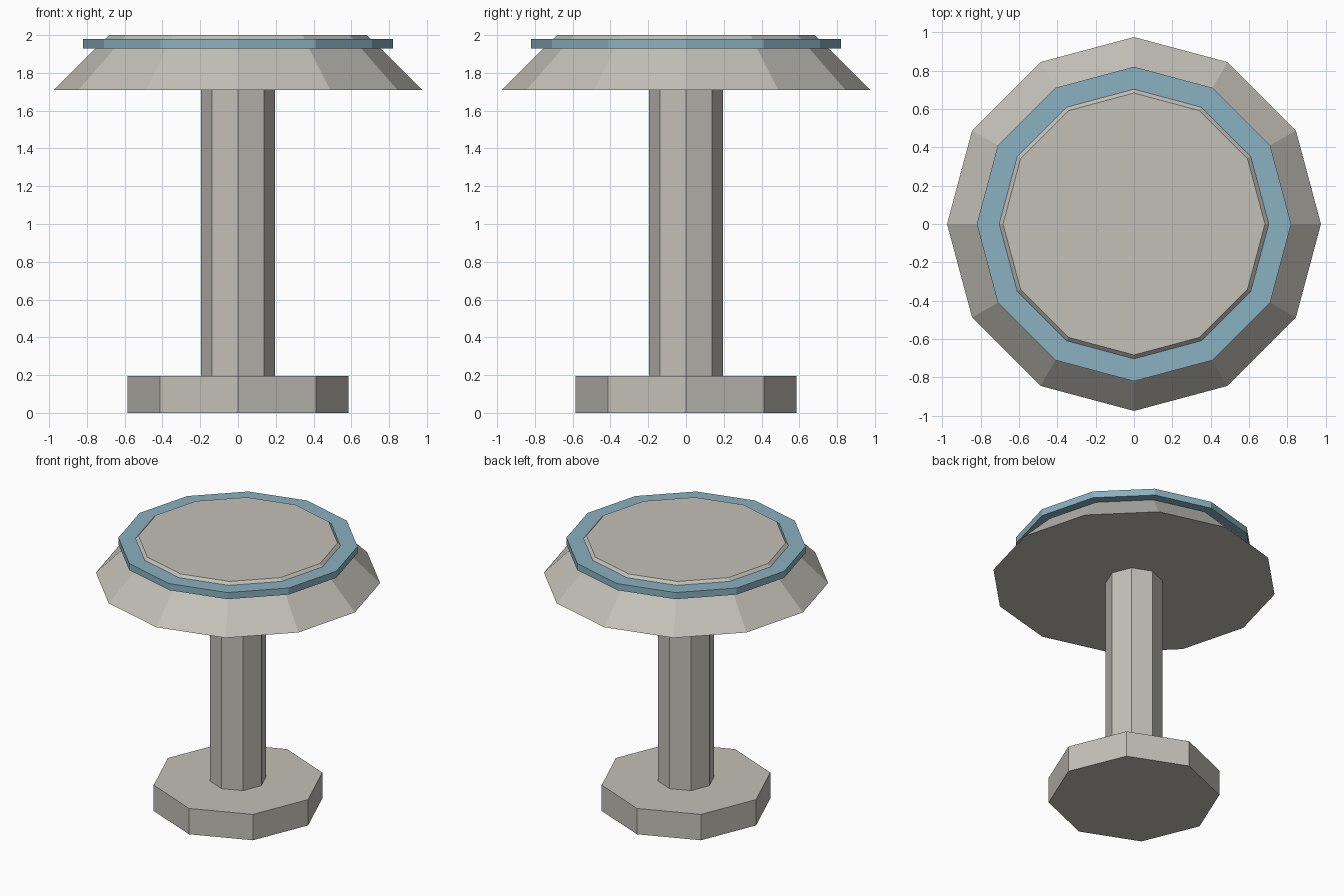
import bpy

cube = bpy.data.objects.get("Cube")
if cube:
    bpy.data.objects.remove(cube, do_unlink=True)


def make_material(name, rgb):
    mat = bpy.data.materials.new(name)
    mat.use_nodes = True
    colour = (*rgb, 1.0)
    mat.diffuse_color = colour
    mat.node_tree.nodes["Principled BSDF"].inputs["Base Color"].default_value = colour
    return mat


stone = make_material("warm_grey", (0.55, 0.53, 0.48))
blue = make_material("dusty_blue", (0.25, 0.44, 0.53))


def prism(name, sides, bottom_radius, top_radius, z0, z1, mat):
    """Flat-faced upright prism or frustum with a corner on each axis."""
    bpy.ops.mesh.primitive_cone_add(
        vertices=sides, radius1=bottom_radius, radius2=top_radius,
        depth=z1 - z0, location=(0, 0, (z0 + z1) / 2))
    obj = bpy.context.object
    obj.name = obj.data.name = name
    obj.data.materials.append(mat)
    return obj


# Octagonal foot and column
prism("base", 8, 0.585, 0.585, 0, 0.195, stone)
prism("column", 8, 0.195, 0.195, 0.195, 1.71, stone)

# Twelve-sided sloping cap with a flat band around it
prism("cap", 12, 0.975, 0.683, 1.71, 2.0, stone)
prism("cap_band", 12, 0.82, 0.82, 1.93, 1.98, blue)
